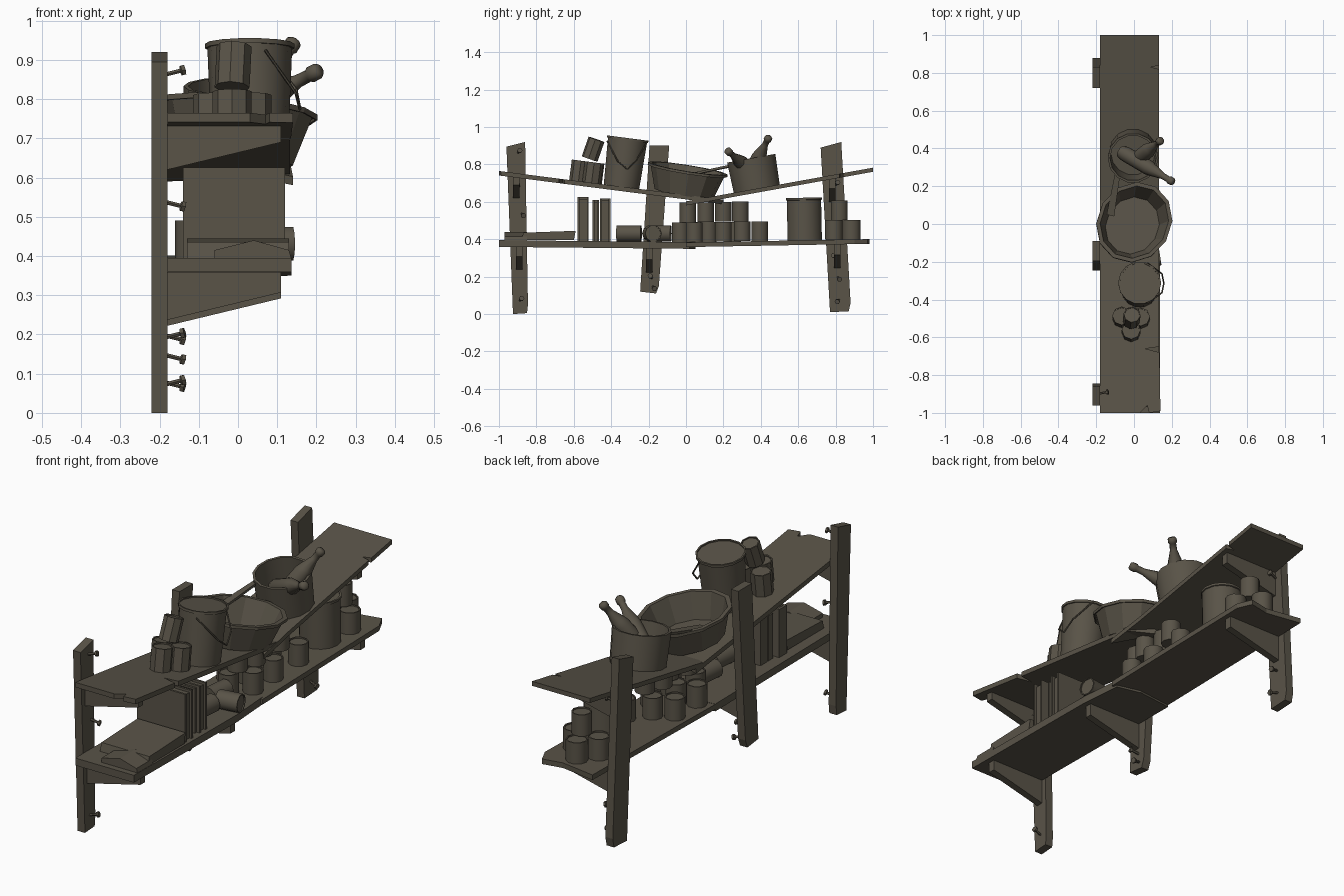
import bpy, bmesh, math
from mathutils import Vector, Matrix

old = bpy.data.objects.get("Cube")
if old:
    bpy.data.objects.remove(old, do_unlink=True)

mat = bpy.data.materials.new("weathered_brown")
mat.use_nodes = True
colour = (0.1, 0.087, 0.064, 1)
mat.diffuse_color = colour
mat.node_tree.nodes["Principled BSDF"].inputs["Base Color"].default_value = colour


def finish(name, bm, matrix=Matrix(), smooth=None):
    bmesh.ops.recalc_face_normals(bm, faces=bm.faces)
    me = bpy.data.meshes.new(name)
    bm.to_mesh(me)
    bm.free()
    me.materials.append(mat)
    ob = bpy.data.objects.new(name, me)
    ob.matrix_world = matrix
    bpy.context.collection.objects.link(ob)
    if smooth:
        bpy.ops.object.select_all(action='DESELECT')
        ob.select_set(True)
        bpy.context.view_layer.objects.active = ob
        bpy.ops.object.shade_smooth_by_angle(angle=math.radians(smooth))
    return ob


def prism(name, points, push):
    """Extrude a flat outline along a vector."""
    bm = bmesh.new()
    face = bm.faces.new([bm.verts.new(p) for p in points])
    new = bmesh.ops.extrude_face_region(bm, geom=[face])["geom"]
    bmesh.ops.translate(bm, vec=push, verts=[v for v in new if isinstance(v, bmesh.types.BMVert)])
    return finish(name, bm)


def box(name, low, high):
    (a, b, c), (d, e, f) = low, high
    return prism(name, [(a, b, c), (d, b, c), (d, e, c), (a, e, c)], (0, 0, f - c))


def aim(loc, axis, scale=(1, 1, 1)):
    turn = Vector(axis).to_track_quat('Z', 'Y').to_matrix().to_4x4()
    return Matrix.Translation(loc) @ turn @ Matrix.Diagonal((*scale, 1))


def lathe(name, profile, loc, axis=(0, 0, 1), sides=12, smooth=35, scale=(1, 1, 1)):
    """Revolve (radius, height) points about an axis."""
    bm = bmesh.new()
    vs = [bm.verts.new((r, 0, z)) for r, z in profile]
    es = [bm.edges.new(pair) for pair in zip(vs, vs[1:])]
    bmesh.ops.spin(bm, geom=vs + es, cent=(0, 0, 0), axis=(0, 0, 1),
                   angle=math.tau, steps=sides, use_merge=True)
    bmesh.ops.remove_doubles(bm, verts=bm.verts, dist=0.0005)
    return finish(name, bm, aim(loc, axis, scale), smooth)


def beam(name, start, end, radius, sides=6):
    start, end = Vector(start), Vector(end)
    n = (end - start).length
    return lathe(name, [(0, 0), (radius, 0), (radius, n), (0, n)], start, end - start, sides)


def can(name, x, y, z, r=0.046, h=0.105, axis=(0, 0, 1), sides=10):
    lathe(name, [(0, 0), (r, 0), (r, h), (r * .88, h), (r * .88, h - .006), (0, h - .006)],
          (x, y, z), axis, sides, 40)


# Leaning wall posts
BACK, WALL, EDGE = -0.18, -0.22, 0.133
posts = {
    "front": [(-.925, 0), (-.85, .005), (-.845, .05), (-.86, .92), (-.96, .895)],
    "middle": [(-.245, .12), (-.16, .11), (-.145, .15), (-.09, .9), (-.195, .9)],
    "rear": [(.77, .01), (.87, .015), (.88, .06), (.83, .92), (.72, .89)],
}
for key, outline in posts.items():
    prism(key + "_post", [(WALL, y, z) for y, z in outline], (BACK - WALL, 0, 0))


# Tapered shelf brackets
def bracket(name, y, top, drop=0.125):
    low = top - drop
    prism(name, [(BACK, y, top), (.11, y, top), (.11, y, low + .07), (BACK, y, low)], (0, .035, 0))


bracket("front_upper_bracket", -.925, .745)
bracket("rear_upper_bracket", .765, .725)
bracket("front_lower_bracket", -.91, .362)
bracket("middle_lower_bracket", -.215, .362, .14)
bracket("rear_lower_bracket", .79, .372)


# Sagging planks with chipped ends
def plank(name, outline, height, thick):
    prism(name, [(x, y, height(y) - thick) for x, y in outline], (0, 0, thick))


def front_slope(y):
    return .765 - .128 * (y + 1)


def rear_slope(y):
    return .617 + .18 * (y - .08)


plank("front_upper_plank", [(BACK, -1), (.03, -1), (.07, -.96), (.08, -1), (.14, -.99),
                            (.135, -.68), (.06, -.66), (EDGE, -.65), (EDGE, .12), (.02, .2),
                            (-.05, .14), (BACK, .18)], front_slope, .024)
plank("rear_upper_plank", [(BACK, .13), (-.06, .06), (.05, .1), (.14, .0), (EDGE, .2), (EDGE, .82),
                           (.09, .83), (EDGE, .84), (EDGE, 1), (BACK, 1)], rear_slope, .022)
plank("front_lower_plank", [(BACK, -1), (.137, -1), (.137, -.2), (.12, .02), (.0, .05), (BACK, .03)],
      lambda y: .395 - .01 * (y + 1), .036)
plank("rear_lower_plank", [(BACK, 0), (EDGE, 0), (EDGE, .9), (.1, .97), (.0, .95), (BACK, .98)],
      lambda y: .383 + .018 * y, .025)

# Bent nails in the posts
nails = [(-.9, .86), (-.89, .68), (-.88, .54), (-.88, .3), (-.89, .07), (-.18, .19), (-.18, .15),
         (-.19, .29), (.8, .69), (.8, .3), (.81, .2), (.82, .08)]
for i, (y, z) in enumerate(nails):
    lathe("nail", [(0, 0), (.006, 0), (.006, .05), (.014, .052), (.014, .062), (0, .062)],
          (BACK - .015, y, z), (1, .2 * (-1) ** i, .25 * (-1) ** (i // 2)), 6)

# Bucket with rim and hanging wire handle
lean = Vector((0, .13, 1)).normalized()
base = Vector((.03, -.345, front_slope(-.345)))
lathe("bucket", [(0, 0), (.098, 0), (.108, .25), (.114, .25), (.114, .262), (.106, .262),
                 (.106, .256), (0, .256)], base, lean, 14)
rim = base + lean * .245
wire = [rim + Vector(p) for p in ((.04, -.108, 0), (.118, -.05, -.11), (.128, .0, -.15),
                                  (.118, .05, -.1), (.04, .108, 0))]
for a, b in zip(wire, wire[1:]):
    beam("bucket_handle", a, b, .004)

# Cans beside the bucket
for x, y in ((-.065, -.5), (.035, -.505), (-.015, -.575)):
    can("upper_can", x, y, front_slope(y), .05, .11, lean, 8)
can("tilted_can", -.015, -.515, .83, .045, .11, (.05, .35, 1), 8)

# Wide basin
lathe("basin", [(0, 0), (.165, 0), (.208, .13), (.216, .13), (.216, .122), (.222, .122), (.222, .136),
                (.2, .136), (.158, .012), (0, .012)], (-.01, -.01, .645), (.09, .15, 1), 12, 20,
      (.88, 1, 1))

# Saucepan with long handle
tilt = Vector((0, -.18, 1)).normalized()
pan = Vector((-.005, .378, rear_slope(.378)))
lathe("saucepan", [(0, 0), (.128, 0), (.134, .165), (.122, .165), (.118, .012), (0, .012)],
      pan, tilt, 14)
prism("saucepan_handle", [(-.1, .27, .79), (-.075, .25, .79), (-.105, .04, .745), (-.145, .05, .745)],
      (0, 0, .012))

# Two bottles resting in the pan
bottle = [(0, 0), (.034, 0), (.04, .03), (.04, .18), (.034, .21), (.017, .275), (.016, .31),
          (.021, .315), (.021, .338), (.014, .346), (0, .346)]
for start, end in (((-.07, .385, .73), (.21, .22, .875)), ((.0, .33, .72), (.145, .445, .95))):
    way = Vector(end) - Vector(start)
    lathe("bottle", bottle, start, way, 10, 60, (1, 1, way.length / .346))

# Open book and loose cover
prism("open_book", [(-.13, -.88, .395), (-.13, -.6, .395), (-.13, -.59, .445), (-.13, -.87, .435)],
      (.26, 0, 0))
prism("book_pages", [(-.06, -.97, .39), (.137, -.97, .39), (.13, -.97, .415), (.04, -.97, .44),
                     (-.06, -.97, .415)], (0, .12, 0))

# Standing books: two covers around a recessed page block
for y0, y1, x0, x1, top in ((-.58, -.52, -.14, .12, .625), (-.5, -.465, -.12, .1, .61),
                            (-.46, -.405, -.12, .115, .618)):
    box("book_cover", (x0, y0, .388), (x1, y0 + .01, top))
    box("book_cover", (x0, y1 - .01, .388), (x1, y1, top))
    box("book_spine", (x0, y0 + .01, .388), (x0 + .012, y1 - .01, top))
    box("page_block", (x0 + .012, y0 + .01, .388), (x1 - .012, y1 - .01, top - .012))

# Fallen cans
can("fallen_can", .03, -.24, .431, .045, .13, (-.1, -1, 0))
can("fallen_can", .03, -.19, .431, .045, .11, (1, .15, 0))
can("fallen_can", -.02, -.2, .431, .045, .12, (.1, 1, 0))

# Stacked cans, two rows deep
for i, y in enumerate((-.03, .045, .12, .2, .3, .395)):
    can("row_can", .05 if i % 2 else -.03, y, .384 + .018 * y)
for i, y in enumerate((.01, .105, .2, .29)):
    can("stacked_can", .02 if i % 2 else -.01, y, .49 + .02 * y)
for y in (.08, .25):
    can("back_can", -.115, y, .386)

# Storage drum
lathe("drum", [(0, 0), (.094, 0), (.094, .215), (.099, .217), (.099, .228), (.09, .228), (.09, .222),
               (0, .222)], (.0, .635, .394), (0, -.02, 1), 14)

# Cans at the far end
for x, y in ((.05, .79), (-.03, .885), (-.09, .8)):
    can("end_can", x, y, .398, .05, .105)
can("top_end_can", -.01, .82, .503, .046, .105)
